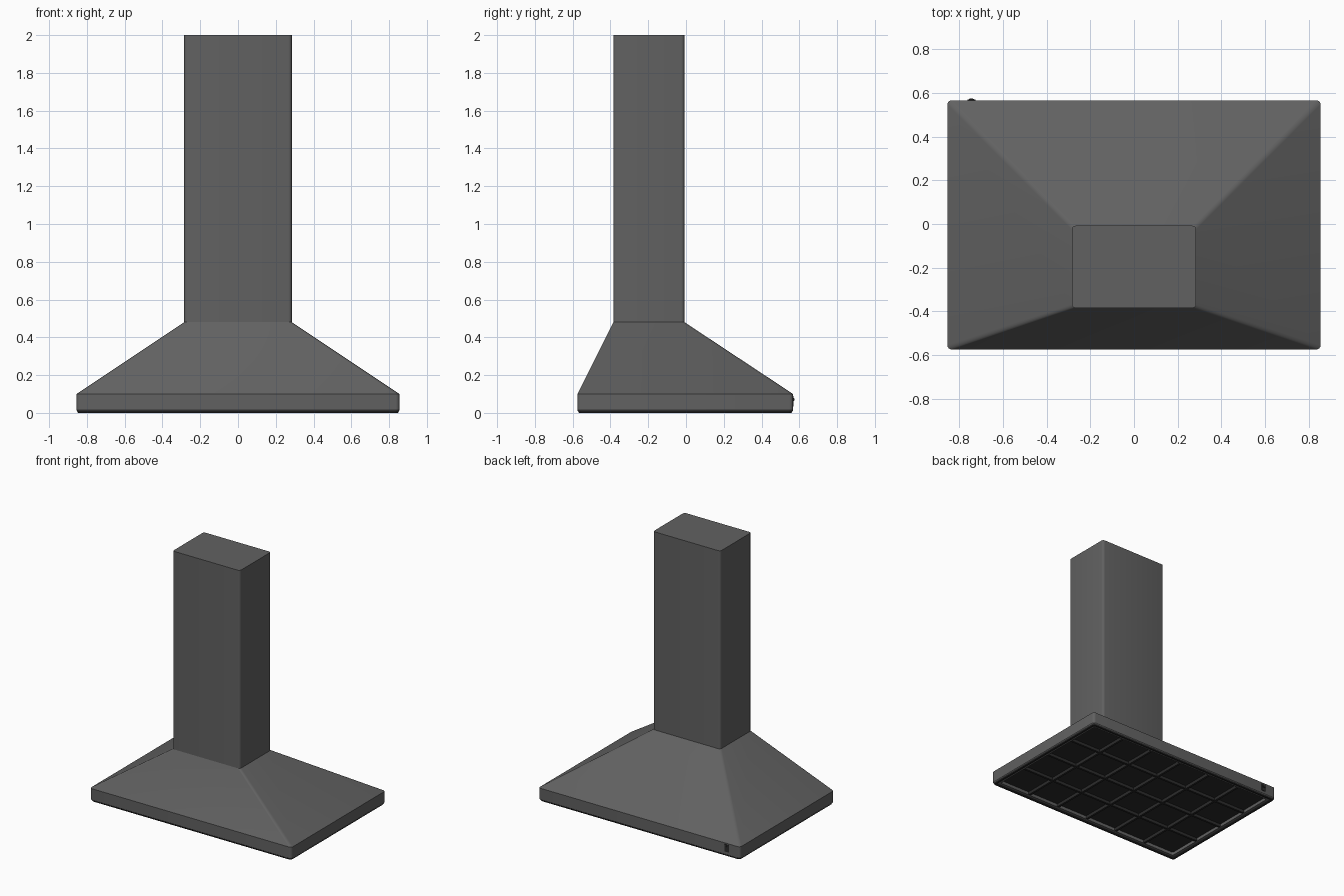
import bpy, bmesh, math

if "Cube" in bpy.data.objects:
    bpy.data.objects.remove(bpy.data.objects["Cube"])

def material(name, v):
    m = bpy.data.materials.new(name)
    m.diffuse_color = (v, v, v, 1)
    m.use_nodes = True
    m.node_tree.nodes["Principled BSDF"].inputs["Base Color"].default_value = m.diffuse_color
    return m

STEEL = material("dark_steel", 0.12)
BLACK = material("black_filter", 0.025)

def rounded_rect(x0, x1, y0, y1, r, n=4):
    pts = []
    corners = [(x1 - r, y1 - r), (x0 + r, y1 - r), (x0 + r, y0 + r), (x1 - r, y0 + r)]
    for k, (cx, cy) in enumerate(corners):
        for i in range(n + 1):
            a = math.pi / 2 * (k + i / n)
            pts.append((cx + r * math.cos(a), cy + r * math.sin(a)))
    return pts

def loft(name, sections, mat, cap_start=True, cap_end=True):
    """Skin a stack of rounded rectangles: (x0, x1, y0, y1, radius, z)."""
    bm = bmesh.new()
    rings = [[bm.verts.new((x, y, s[5])) for x, y in rounded_rect(*s[:5])] for s in sections]
    for a, b in zip(rings, rings[1:]):
        for i in range(len(a)):
            j = (i + 1) % len(a)
            bm.faces.new((a[i], a[j], b[j], b[i]))
    if cap_start:
        bm.faces.new(rings[0][::-1])
    if cap_end:
        bm.faces.new(rings[-1])
    bmesh.ops.recalc_face_normals(bm, faces=bm.faces)
    return finish(name, bm, mat)

def finish(name, bm, mat):
    me = bpy.data.meshes.new(name)
    bm.to_mesh(me)
    bm.free()
    ob = bpy.data.objects.new(name, me)
    bpy.context.collection.objects.link(ob)
    me.materials.append(mat)
    bpy.context.view_layer.objects.active = ob
    ob.select_set(True)
    bpy.ops.object.shade_smooth_by_angle(angle=math.radians(25))
    ob.select_set(False)
    return ob

def add_box(bm, x0, x1, y0, y1, z0, z1):
    v = bmesh.ops.create_cube(bm, size=1)["verts"]
    bmesh.ops.scale(bm, verts=v, vec=(x1 - x0, y1 - y0, z1 - z0))
    bmesh.ops.translate(bm, verts=v, vec=((x0 + x1) / 2, (y0 + y1) / 2, (z0 + z1) / 2))

X, Y0, Y1 = 0.855, -0.575, 0.567           # canopy footprint
CX, CY0, CY1 = 0.285, -0.385, -0.008       # chimney footprint

def inset(d, r, z):
    return (-X + d, X - d, Y0 + d, Y1 - d, r, z)

# Sloped canopy with upright rim and an open underside
loft("canopy", [inset(0.045, 0.015, 0.035), inset(0.045, 0.015, 0.008),
                inset(0.004, 0.018, 0.008), inset(0, 0.02, 0.014), inset(0, 0.02, 0.10),
                (-CX, CX, CY0, CY1, 0.018, 0.48)], STEEL, cap_start=False)

# Dark lip along the bottom of the rim
loft("bottom_lip", [inset(0.022, 0.012, 0.009), inset(0.022, 0.012, 0.0),
                    inset(0.008, 0.018, 0.0), inset(0.003, 0.018, 0.009)],
     BLACK, cap_start=False, cap_end=False)

# Chimney
loft("chimney", [(-CX, CX, CY0, CY1, 0.018, 0.48), (-CX, CX, CY0, CY1, 0.018, 2.0)], STEEL)

# Recessed filter plate
bm = bmesh.new()
add_box(bm, -X + 0.043, X - 0.043, Y0 + 0.043, Y1 - 0.043, 0.032, 0.042)
finish("filter_plate", bm, BLACK)

# Crossing bars that split the filter into 6 x 4 panels
bm = bmesh.new()
ax, ay0, ay1, w = X - 0.044, Y0 + 0.044, Y1 - 0.044, 0.008
for i in range(1, 6):
    x = -ax + 2 * ax * i / 6
    add_box(bm, x - w, x + w, ay0, ay1, 0.008, 0.034)
for j in range(1, 4):
    y = ay0 + (ay1 - ay0) * j / 4
    add_box(bm, -ax, ax, y - w, y + w, 0.009, 0.034)
finish("filter_bars", bm, BLACK)

# Switch on the back rim: plate and rocker
bm = bmesh.new()
add_box(bm, -0.764, -0.726, Y1 - 0.004, Y1 + 0.003, 0.035, 0.09)
finish("switch_plate", bm, BLACK)
bm = bmesh.new()
add_box(bm, -0.756, -0.734, Y1, 0.575, 0.062, 0.08)
bmesh.ops.bevel(bm, geom=bm.edges[:], offset=0.003, segments=2, affect='EDGES')
finish("switch_rocker", bm, BLACK)
